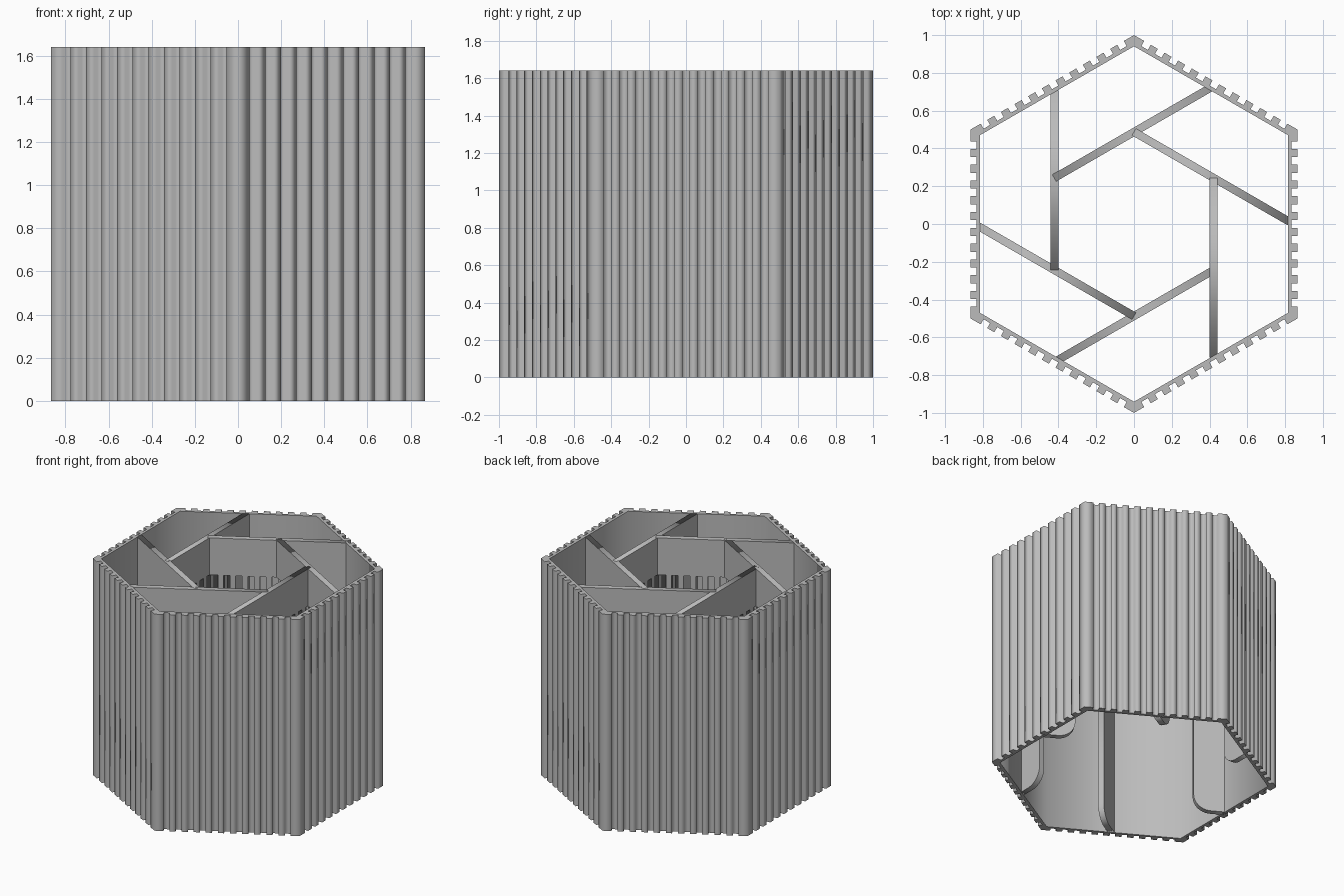
import bpy
from math import sin, cos, pi, tan
from mathutils import Matrix, Vector

if "Cube" in bpy.data.objects:
    bpy.data.objects.remove(bpy.data.objects["Cube"], do_unlink=True)

HEIGHT = 1.64
APOTHEM = 0.866      # outer face of the ribs
ROOT = 0.835         # bottom of the grooves
INNER = 0.815        # inner face of the shell
PITCH, GROOVE = 0.0835, 0.04
DIVIDER, THICK = 0.422, 0.042

grey = bpy.data.materials.new("plain grey")
grey.use_nodes = True
grey.diffuse_color = (0.5, 0.5, 0.5, 1)
grey.node_tree.nodes["Principled BSDF"].inputs["Base Color"].default_value = (0.5, 0.5, 0.5, 1)


def extrude(name, outlines, depth):
    """Solid from closed flat outlines, centred on its own z."""
    curve = bpy.data.curves.new(name + " outline", "CURVE")
    curve.dimensions = "2D"
    curve.fill_mode = "BOTH"
    curve.extrude = depth / 2
    for points in outlines:
        spline = curve.splines.new("POLY")
        spline.points.add(len(points) - 1)
        for p, (x, y) in zip(spline.points, points):
            p.co = (x, y, 0, 1)
        spline.use_cyclic_u = True
    helper = bpy.data.objects.new(name + " helper", curve)
    bpy.context.collection.objects.link(helper)
    graph = bpy.context.evaluated_depsgraph_get()
    mesh = bpy.data.meshes.new_from_object(helper.evaluated_get(graph))
    bpy.data.objects.remove(helper, do_unlink=True)
    mesh.materials.clear()
    mesh.materials.append(grey)
    obj = bpy.data.objects.new(name, mesh)
    bpy.context.collection.objects.link(obj)
    return obj


def turn(x, y, k):
    a = k * pi / 3
    return x * cos(a) - y * sin(a), x * sin(a) + y * cos(a)


# Ribbed hexagonal shell, open at top and bottom
outer, inner = [], []
for k in range(6):
    outer.append(turn(APOTHEM, -APOTHEM * tan(pi / 6), k))
    inner.append(turn(INNER, -INNER * tan(pi / 6), k))
    for i in range(-5, 6):
        a, b = i * PITCH - GROOVE / 2, i * PITCH + GROOVE / 2
        for x, y in ((APOTHEM, a), (ROOT, a), (ROOT, b), (APOTHEM, b)):
            outer.append(turn(x, y, k))
shell = extrude("ribbed_shell", [outer, inner], HEIGHT)
shell.location.z = HEIGHT / 2

# Divider profile: a rounded fin down the shell, a top band with a comb below
start, fin, end = -0.708, -0.49, 0.244
band, comb, radius = 1.36, 1.15, 0.12
profile = [(end, HEIGHT), (start, HEIGHT), (start, 0)]
for i in range(9):
    a = -pi / 2 + i * pi / 16
    profile.append((fin - radius + radius * cos(a), radius + radius * sin(a)))
profile.append((fin, band))
for i in range(8):
    y = fin + GROOVE + i * PITCH
    profile += [(y, band), (y, comb), (y + GROOVE, comb), (y + GROOVE, band)]
profile.append((end, band))

# Six dividers in a pinwheel
stand = Matrix(((0, 0, 1, DIVIDER), (1, 0, 0, 0), (0, 1, 0, 0), (0, 0, 0, 1)))
for k in range(6):
    divider = extrude("divider_%d" % (k + 1), [profile], THICK)
    divider.data.transform(Matrix.Rotation(k * pi / 3, 4, "Z") @ stand)
